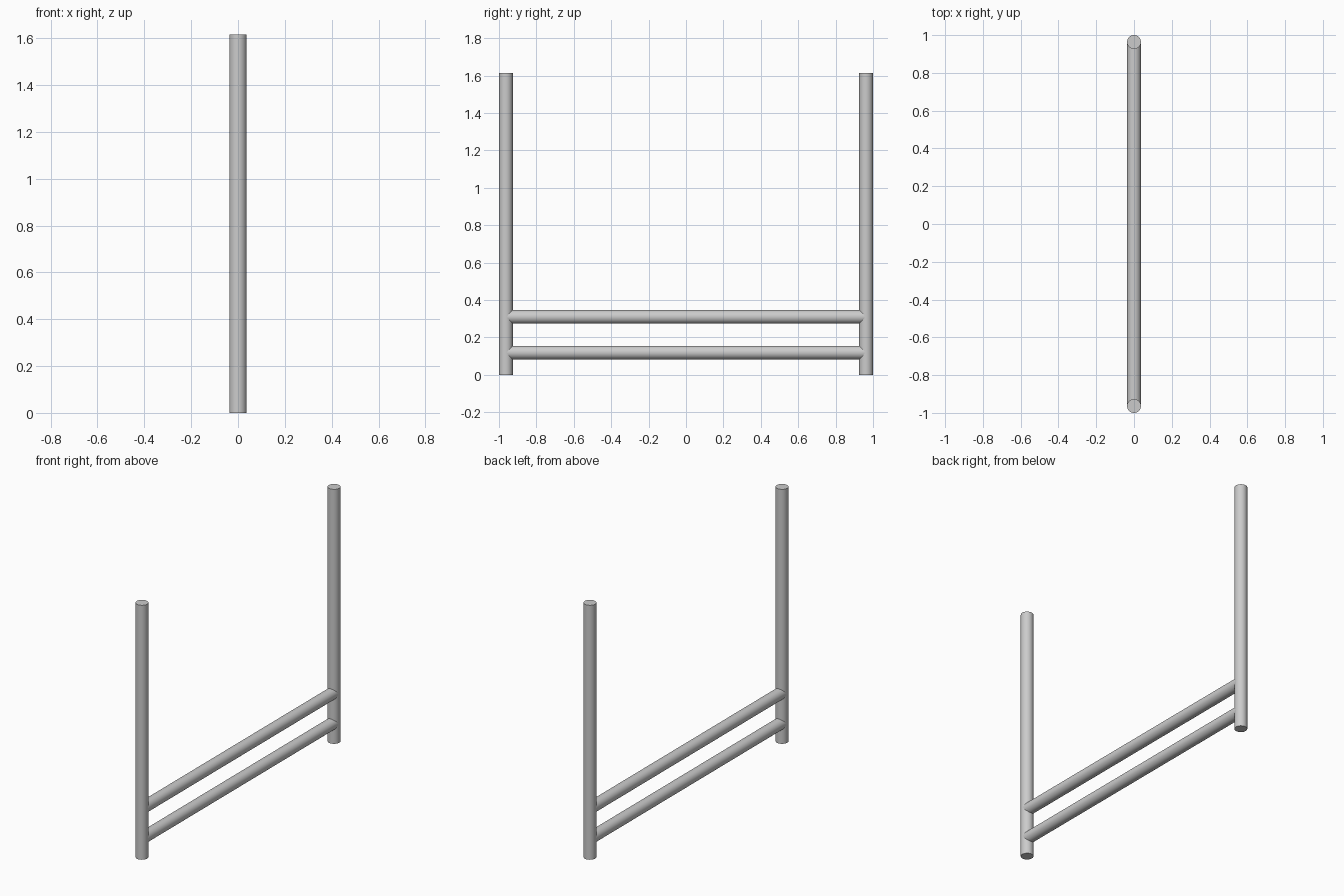
import bpy
from math import radians

if "Cube" in bpy.data.objects:
    bpy.data.objects.remove(bpy.data.objects["Cube"])

RADIUS = 0.037
HEIGHT = 1.615
POST_Y = 1 - RADIUS


def tube(name, radius, length, location, rotation=(0, 0, 0)):
    bpy.ops.mesh.primitive_cylinder_add(vertices=32, radius=radius, depth=length,
                                        location=location, rotation=rotation)
    obj = bpy.context.object
    obj.name = name
    bpy.ops.object.shade_smooth_by_angle(angle=radians(30))
    return obj


# Upright posts at both ends
for name, side in (("front_post", -1), ("back_post", 1)):
    tube(name, RADIUS, HEIGHT, (0, side * POST_Y, HEIGHT / 2))

# Horizontal rails running between the post centres
for name, z in (("lower_rail", 0.119), ("upper_rail", 0.31)):
    tube(name, RADIUS - 0.0005, 2 * POST_Y, (0, 0, z), (radians(90), 0, 0))
